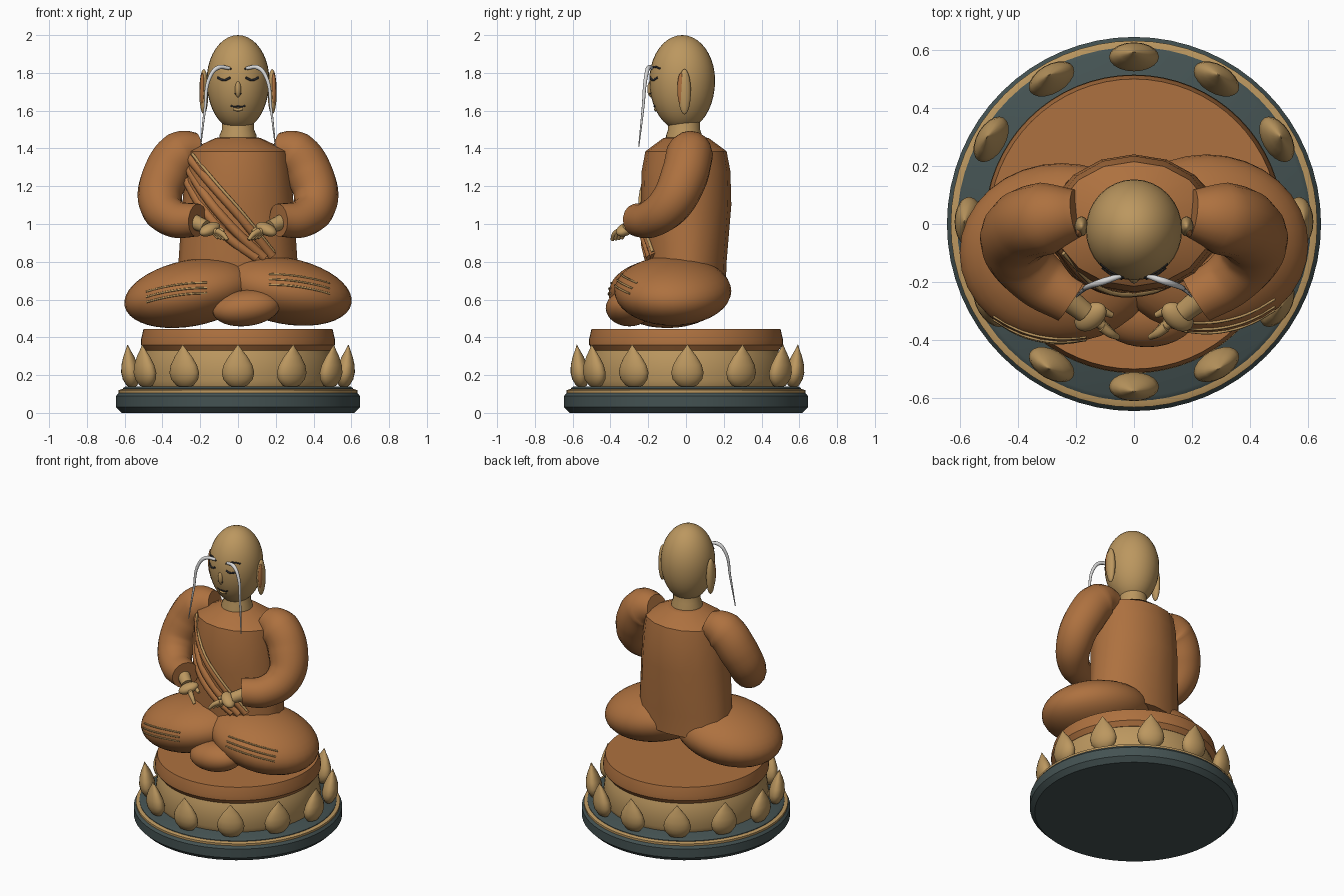
import bpy, bmesh, math
from mathutils import Matrix, Vector

if "Cube" in bpy.data.objects:
    bpy.data.objects.remove(bpy.data.objects["Cube"])


def material(name, rgb):
    m = bpy.data.materials.new(name)
    m.diffuse_color = (*rgb, 1)
    m.use_nodes = True
    m.node_tree.nodes["Principled BSDF"].inputs["Base Color"].default_value = m.diffuse_color
    return m


ROBE = material("robe_brown", (0.42, 0.165, 0.05))
GOLD = material("aged_gold", (0.50, 0.31, 0.115))
STONE = material("dark_stone", (0.058, 0.085, 0.085))
SILVER = material("silver_hair", (0.68, 0.68, 0.68))
DARK = material("dark_line", (0.025, 0.025, 0.028))


def finish(obj, mat, angle=35):
    obj.data.materials.clear()
    obj.data.materials.append(mat)
    bpy.ops.object.select_all(action='DESELECT')
    obj.select_set(True)
    bpy.context.view_layer.objects.active = obj
    bpy.ops.object.shade_smooth_by_angle(angle=math.radians(angle))
    bpy.context.view_layer.update()
    return obj


def from_bmesh(name, bm, mat, angle=35):
    bmesh.ops.recalc_face_normals(bm, faces=bm.faces)
    me = bpy.data.meshes.new(name)
    bm.to_mesh(me)
    bm.free()
    obj = bpy.data.objects.new(name, me)
    bpy.context.collection.objects.link(obj)
    return finish(obj, mat, angle)


def loft(name, rings, mat, segs=64, angle=35, matrix=None):
    """Stack of elliptical rings (rx, ry, z), closed at both ends."""
    bm = bmesh.new()
    loops = []
    for rx, ry, z in rings:
        loops.append([bm.verts.new((rx * math.cos(2 * math.pi * i / segs),
                                    ry * math.sin(2 * math.pi * i / segs), z))
                      for i in range(segs)])
    for a, b in zip(loops, loops[1:]):
        for i in range(segs):
            j = (i + 1) % segs
            bm.faces.new((a[i], a[j], b[j], b[i]))
    bm.faces.new(loops[0][::-1])
    bm.faces.new(loops[-1])
    if matrix:
        bm.transform(matrix)
    return from_bmesh(name, bm, mat, angle)


def ellipsoid(name, center, semi, mat, rot=None, top=None):
    """Ellipsoid; top gives a different upper half height (egg shape)."""
    bm = bmesh.new()
    bmesh.ops.create_uvsphere(bm, u_segments=32, v_segments=20, radius=1)
    for v in bm.verts:
        sz = top if top and v.co.z > 0 else semi[2]
        v.co = (v.co.x * semi[0], v.co.y * semi[1], v.co.z * sz)
    bm.transform(Matrix.Translation(center) @ (rot or Matrix()))
    return from_bmesh(name, bm, mat, 60)


def tube(name, points, radii, mat, res=4, steps=8):
    """Smooth tube through points, one radius per point."""
    cu = bpy.data.curves.new(name, 'CURVE')
    cu.dimensions = '3D'
    cu.bevel_depth = 1
    cu.bevel_resolution = res
    cu.resolution_u = steps
    cu.use_fill_caps = True
    sp = cu.splines.new('BEZIER')
    sp.bezier_points.add(len(points) - 1)
    for bp, p, r in zip(sp.bezier_points, points, radii):
        bp.co = p
        bp.radius = r
        bp.handle_left_type = bp.handle_right_type = 'AUTO'
    obj = bpy.data.objects.new(name, cu)
    bpy.context.collection.objects.link(obj)
    bpy.ops.object.select_all(action='DESELECT')
    obj.select_set(True)
    bpy.context.view_layer.objects.active = obj
    bpy.ops.object.convert(target='MESH')
    return finish(bpy.context.view_layer.objects.active, mat, 50)


def on_front(obj, x, z, off=0.0):
    """Point on the front surface of a part."""
    hit, loc, _, _ = obj.ray_cast(Vector((x, -2, z)), Vector((0, 1, 0)))
    return (x, (loc.y if hit else -0.2) - off, z)


def surface_line(name, obj, pts, r, mat, off=0.0):
    return tube(name, [on_front(obj, x, z, off) for x, z in pts],
                [r] * len(pts), mat, res=2, steps=4)


# Pedestal: stone plinth, gold rim, lotus core, cushion
loft("plinth", [(.615, .615, 0), (.645, .645, .03), (.645, .645, .09), (.625, .625, .115)], STONE)
loft("plinth_rim", [(.632, .632, .105), (.632, .632, .12), (.615, .615, .126)], GOLD)
loft("plinth_top", [(.61, .61, .11), (.61, .61, .13), (.595, .595, .14)], STONE)
loft("lotus_core", [(.5, .5, .135), (.515, .515, .17), (.5, .5, .30), (.48, .48, .35)], GOLD)
loft("cushion", [(.465, .465, .325), (.49, .49, .33), (.513, .513, .36), (.513, .513, .39),
                 (.5, .5, .445)], ROBE)

# Twelve lotus petals
petal = [(.012, 0), (.05, .012), (.078, .045), (.086, .08), (.076, .12), (.05, .165),
         (.022, .2), (.002, .228)]
for i in range(12):
    lean = Matrix.Shear('XY', 4, (0, .11))
    place = (Matrix.Translation((0, .015 * .5, .133)) @ Matrix.Rotation(i * math.pi / 6, 4, 'Z')
             @ Matrix.Translation((0, .56, 0)) @ lean)
    loft("petal", [(r, r * .58, z) for r, z in petal], GOLD, 20, 50, place)

# Crossed legs and foot
legs = {}
for sx in (-1, 1):
    rot = Matrix.Rotation(sx * math.radians(11), 4, 'Y')
    legs[sx] = ellipsoid("folded_leg", (sx * .25, -.085 + .015 * sx, .64 + .006 * sx),
                         (.357, .31, .175), ROBE, rot)
ellipsoid("covered_foot", (.045, -.30, .555), (.18, .125, .095), ROBE,
          Matrix.Rotation(math.radians(-7), 4, 'Y'))

# Gold stitch lines on the knees
for sx in (-1, 1):
    for k in range(3):
        z = (.69 if sx < 0 else .735) - .028 * k
        pts = [(sx * (.165 + .08 * j), z - .003 * j * j) for j in range(5)]
        surface_line("knee_trim", legs[sx], pts, .005, GOLD, .001)

# Torso
torso = loft("torso", [(.325, .21, .66), (.315, .215, .8), (.295, .24, 1.1), (.28, .235, 1.28),
                       (.27, .215, 1.385), (.12, .12, 1.455), (.09, .09, 1.46)], ROBE, 16, 40)

# Diagonal robe folds with gold edging
folds = [[(-.255, 1.35), (-.13, 1.2), (.02, 1.03), (.18, .83)],
         [(-.265, 1.3), (-.15, 1.12), (-.01, .96), (.14, .82)],
         [(-.27, 1.23), (-.17, 1.06), (-.04, .92), (.1, .82)]]
for f in folds:
    surface_line("robe_fold", torso, f, .026, ROBE, -.006)
surface_line("fold_trim", torso, [(x + .012, z + .022) for x, z in folds[0]], .008, GOLD, .008)

# Sleeves and hands
for sx in (-1, 1):
    path = [(.195, .035, 1.40), (.30, .02, 1.37), (.385, -.01, 1.25), (.41, -.08, 1.11),
            (.34, -.18, 1.03), (.215, -.26, 1.02)]
    tube("sleeve", [(sx * x, y, z) for x, y, z in path], [.085, .125, .125, .115, .1, .088],
         ROBE, res=6)
    tube("wrist", [(sx * .24, -.25, 1.015), (sx * .17, -.305, .985)], [.042, .036], GOLD)
    ellipsoid("palm", (sx * .15, -.32, .972), (.065, .042, .032), GOLD,
              Matrix.Rotation(sx * math.radians(-38), 4, 'Z')
              @ Matrix.Rotation(sx * math.radians(22), 4, 'Y'))
    for k in range(4):
        dx, dy = -.016 * (k - 1.5), -.017 * (k - 1.5)
        pts = [(.135, -.33, .972), (.105, -.352, .955), (.08, -.365, .925)]
        tube("finger", [(sx * (x + dx), y + dy, z - .003 * k) for x, y, z in pts],
             [.017, .015, .010], GOLD, res=2, steps=4)
    tube("thumb", [(sx * .15, -.295, .985), (sx * .11, -.30, .975), (sx * .075, -.315, .96)],
         [.018, .016, .01], GOLD, res=2, steps=4)

# Neck and head
loft("neck", [(.095, .095, 1.43), (.098, .095, 1.47), (.085, .085, 1.5), (.085, .085, 1.58)], GOLD, 32,
     matrix=Matrix.Translation((0, -.01, 0)))
head = ellipsoid("head", (0, -.02, 1.76), (.166, .174, .265), GOLD, top=.24)
ellipsoid("nose", (0, -.183, 1.715), (.017, .022, .045), GOLD)

# Face lines, ears and long brows
surface_line("mouth", head, [(-.038, 1.628), (-.018, 1.62), (0, 1.623), (.018, 1.62), (.038, 1.628)],
             .0045, DARK)
surface_line("lower_lip", head, [(-.022, 1.61), (0, 1.604), (.022, 1.61)], .008, GOLD)
for sx in (-1, 1):
    surface_line("closed_eye", head, [(sx * .04, 1.775), (sx * .072, 1.762), (sx * .108, 1.775)],
                 .006, DARK)
    surface_line("dark_brow", head, [(sx * .035, 1.82), (sx * .075, 1.832), (sx * .115, 1.822)],
                 .005, DARK)
    ellipsoid("nostril", on_front(head, sx * .014, 1.69, .004), (.005, .005, .004), DARK)
    ellipsoid("ear", (sx * .181, -.008, 1.70), (.024, .034, .12), GOLD)
    ellipsoid("inner_ear", (sx * .189, -.027, 1.715), (.013, .019, .085), ROBE)
    brow = [(.045, -.178, 1.825), (.105, -.198, 1.828), (.148, -.212, 1.78),
            (.175, -.228, 1.61), (.198, -.25, 1.41)]
    tube("long_brow", [(sx * x, y, z) for x, y, z in brow], [.009, .012, .010, .007, .003], SILVER)
